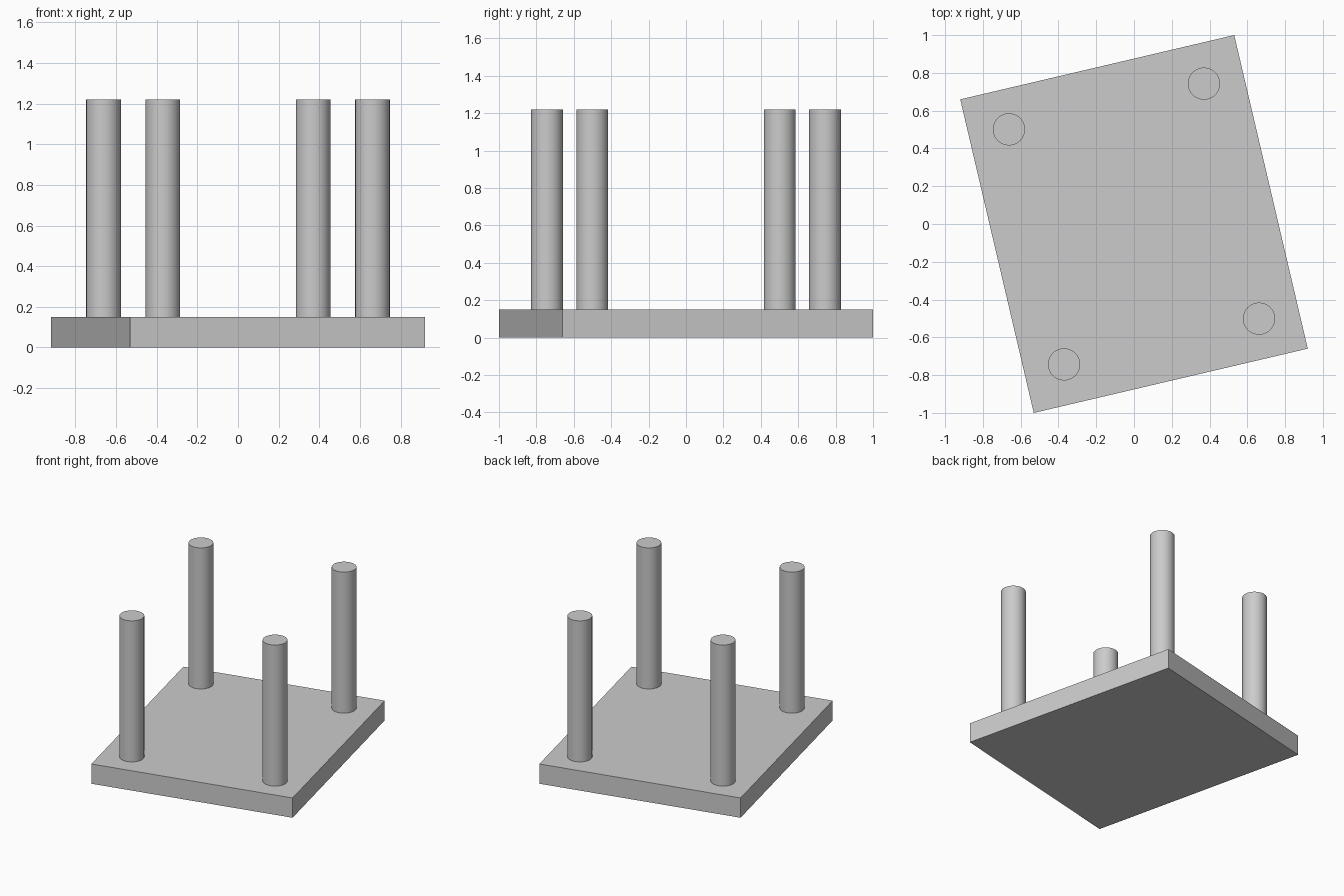
import bpy
import math
from mathutils import Matrix

cube = bpy.data.objects.get("Cube")
if cube:
    bpy.data.objects.remove(cube, do_unlink=True)

WIDTH, DEPTH, THICK = 1.49, 1.705, 0.15
LEG_X, LEG_Y, LEG_R, TOP = 0.53, 0.639, 0.085, 1.22
TURN = Matrix.Rotation(math.radians(13.2), 4, "Z")

# Single plain grey
grey = bpy.data.materials.new("plain_grey")
grey.use_nodes = True
colour = (0.6, 0.6, 0.6, 1)
grey.diffuse_color = colour
grey.node_tree.nodes["Principled BSDF"].inputs["Base Color"].default_value = colour


def finish(name):
    """Name the active object, colour it and turn it with the whole table."""
    obj = bpy.context.object
    obj.name = name
    obj.data.materials.append(grey)
    obj.matrix_world = TURN @ obj.matrix_basis
    return obj


# Table top, lying upside down on the ground
bpy.ops.mesh.primitive_cube_add(size=1, location=(0, 0, THICK / 2))
bpy.context.object.scale = (WIDTH, DEPTH, THICK)
finish("table_top")

# Four round legs standing on it
for side, sx in (("left", 1), ("right", -1)):
    for end, sy in (("front", -1), ("back", 1)):
        bpy.ops.mesh.primitive_cylinder_add(
            vertices=64, radius=LEG_R, depth=TOP - THICK,
            location=(sx * LEG_X, sy * LEG_Y, (TOP + THICK) / 2))
        finish(f"{end}_{side}_leg")
        bpy.ops.object.shade_smooth_by_angle(angle=math.radians(40))
